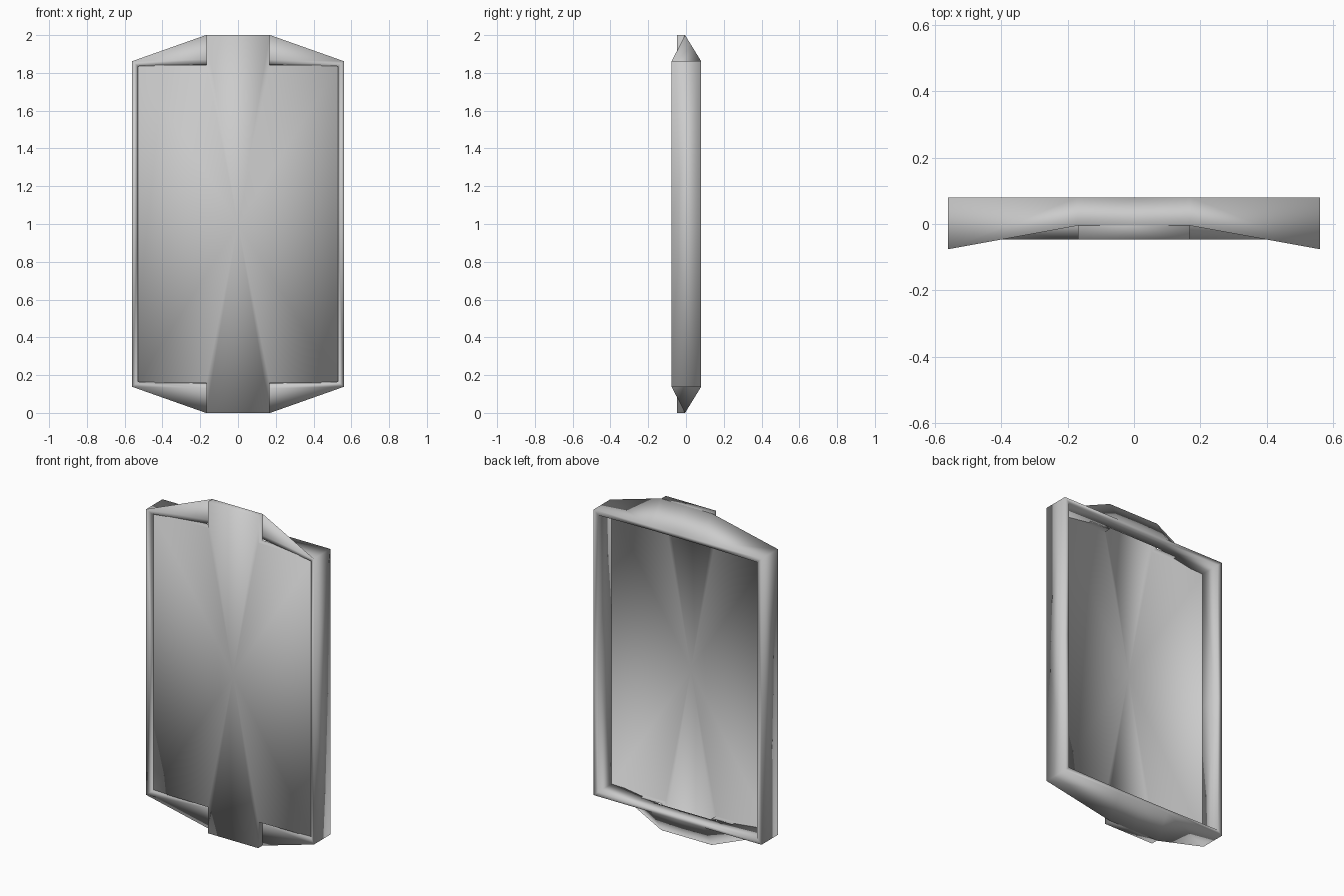
import bpy, bmesh

if "Cube" in bpy.data.objects:
    bpy.data.objects.remove(bpy.data.objects["Cube"])


def finish(name, bm):
    bmesh.ops.remove_doubles(bm, verts=bm.verts, dist=1e-5)
    bmesh.ops.dissolve_degenerate(bm, edges=bm.edges, dist=1e-5)
    bmesh.ops.recalc_face_normals(bm, faces=bm.faces)
    mesh = bpy.data.meshes.new(name)
    bm.to_mesh(mesh)
    bm.free()
    for p in mesh.polygons:
        p.use_smooth = True
    obj = bpy.data.objects.new(name, mesh)
    bpy.context.collection.objects.link(obj)
    obj.location.z = 1.0
    return obj


# Frame: one quarter swept through four cross-sections, then mirrored.
# Each section: ridge, front rim, inner front, inner back, outer back
def top_section(x):
    return [(x, -.005, 1), (x, -.005, .87), (x, 0, .845),
            (x, .08, .84), (x, .08, .862)]


def side_section(z_out, z_in):
    return [(.56, -.076, z_out), (.56, -.076, z_out), (.53, -.062, z_in),
            (.53, .08, z_in), (.56, .08, z_out)]


bm = bmesh.new()
sections = [top_section(0), top_section(.17),
            side_section(.862, .835), side_section(0, 0)]
rings = [[bm.verts.new(p) for p in s] for s in sections]
for a, b in zip(rings, rings[1:]):
    for i in range(5):
        j = (i + 1) % 5
        bm.faces.new((a[i], a[j], b[j], b[i]))
# mirrored copies across x and z
for axis in (0, 2):
    dup = bmesh.ops.duplicate(bm, geom=bm.verts[:] + bm.edges[:] + bm.faces[:])
    for v in dup["geom"]:
        if isinstance(v, bmesh.types.BMVert):
            v.co[axis] *= -1
finish("frame", bm)

# Front panel: flat fan with top and bottom tabs and a shallow turned-back edge
quarter = [(.532, .84), (.168, .842), (.168, 1.0)]
outline = (quarter + [(-x, z) for x, z in reversed(quarter)]
           + [(-x, -z) for x, z in quarter]
           + [(x, -z) for x, z in reversed(quarter)])
bm = bmesh.new()
centre = bm.verts.new((0, -.047, 0))
front = [bm.verts.new((x, -.047, z)) for x, z in outline]
back = [bm.verts.new((x, -.004, z)) for x, z in outline]
for i in range(len(outline)):
    j = (i + 1) % len(outline)
    bm.faces.new((centre, front[i], front[j]))
    bm.faces.new((front[i], back[i], back[j], front[j]))
finish("front_panel", bm)
